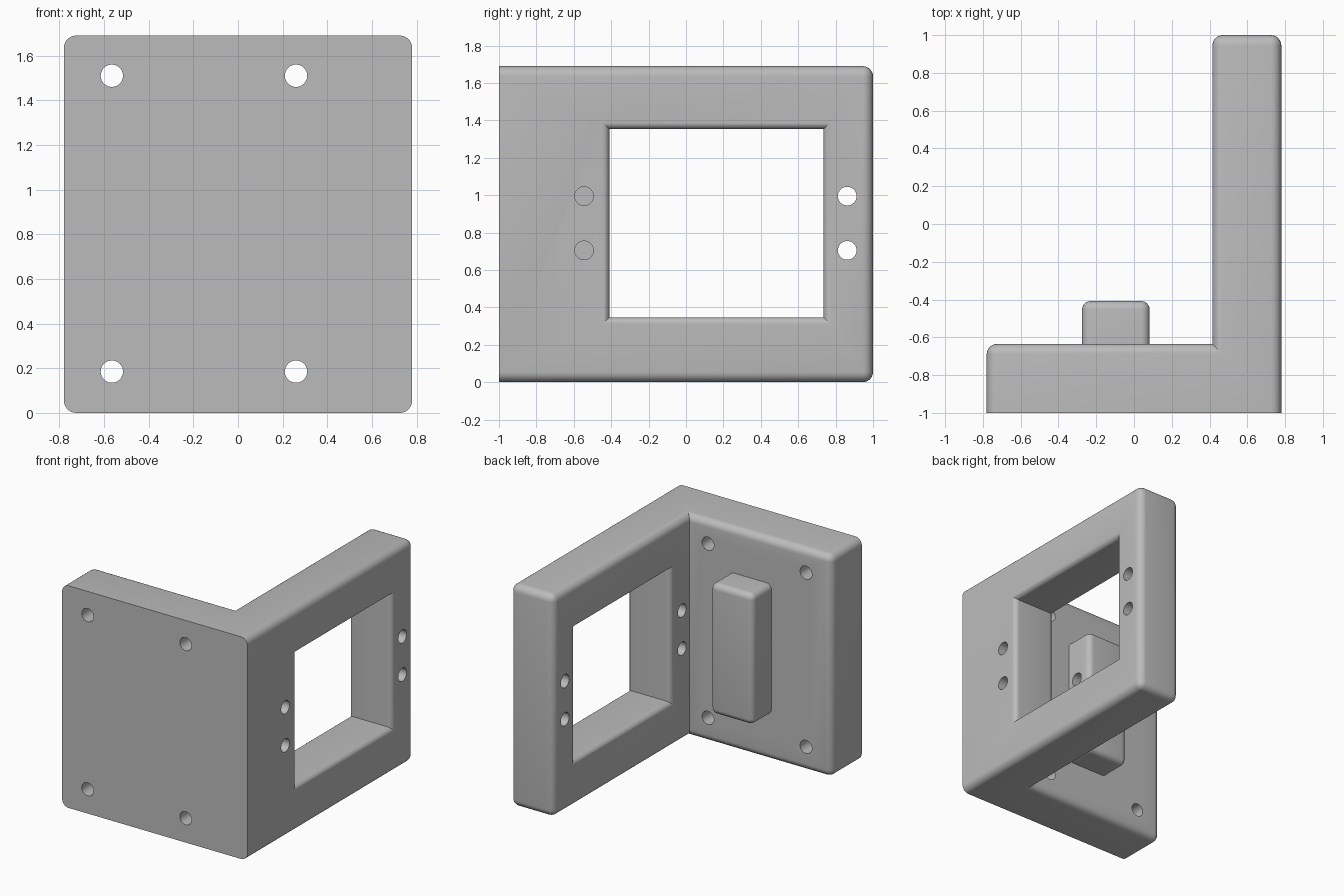
import bpy, bmesh, math
from mathutils import Matrix

cube = bpy.data.objects.get("Cube")
if cube:
    bpy.data.objects.remove(cube, do_unlink=True)

grey = bpy.data.materials.new("plain grey")
grey.use_nodes = True
colour = (0.5, 0.5, 0.5, 1)
grey.diffuse_color = colour
grey.node_tree.nodes["Principled BSDF"].inputs["Base Color"].default_value = colour

HEIGHT = 1.69
FRONT, BACK, INNER_Y = -1.0, 1.0, -0.635
SIDE, INNER_X = 0.78, 0.415


def finish(bm, name):
    bmesh.ops.recalc_face_normals(bm, faces=bm.faces)
    mesh = bpy.data.meshes.new(name)
    bm.to_mesh(mesh)
    bm.free()
    mesh.materials.append(grey)
    ob = bpy.data.objects.new(name, mesh)
    bpy.context.collection.objects.link(ob)
    return ob


def rounded_prism(name, outline, z0, z1, radius, sharp):
    """Extrude an outline upward and round every edge that is not sharp."""
    bm = bmesh.new()
    face = bm.faces.new([bm.verts.new((x, y, z0)) for x, y in outline])
    up = bmesh.ops.extrude_face_region(bm, geom=[face])["geom"]
    bmesh.ops.translate(bm, vec=(0, 0, z1 - z0),
                        verts=[v for v in up if isinstance(v, bmesh.types.BMVert)])
    bmesh.ops.recalc_face_normals(bm, faces=bm.faces)
    edges = [e for e in bm.edges if not sharp(e.verts[0].co, e.verts[1].co)]
    bmesh.ops.bevel(bm, geom=edges, offset=radius, offset_type='OFFSET',
                    segments=6, profile=0.5, affect='EDGES', clamp_overlap=True)
    return finish(bm, name)


def drill(name, centre, axis, length, radius=0.05):
    """Cylinder cutter along x or y."""
    bm = bmesh.new()
    turn = Matrix.Rotation(math.pi / 2, 4, 'Y' if axis == 'x' else 'X')
    bmesh.ops.create_cone(bm, cap_ends=True, segments=40, radius1=radius,
                          radius2=radius, depth=length,
                          matrix=Matrix.Translation(centre) @ turn)
    return finish(bm, name)


def window_cutter():
    """Rectangular cutter flared at both ends to leave rounded window rims."""
    r, steps = 0.04, 6
    arc = [(r * math.sin(a), r * (1 - math.cos(a)))
           for a in (math.pi / 2 * i / steps for i in range(steps + 1))]
    near = [(INNER_X + r - s, grow) for s, grow in reversed(arc)]
    far = [(SIDE - r + s, grow) for s, grow in arc]
    stations = [(INNER_X - 0.1, r)] + near + far + [(SIDE + 0.1, r)]
    bm = bmesh.new()
    rings = []
    for x, g in stations:
        y0, y1, z0, z1 = -0.41 - g, 0.735 + g, 0.347 - g, 1.353 + g
        rings.append([bm.verts.new((x, y, z)) for y, z in
                      ((y0, z0), (y1, z0), (y1, z1), (y0, z1))])
    for a, b in zip(rings, rings[1:]):
        for i in range(4):
            j = (i + 1) % 4
            bm.faces.new((a[i], a[j], b[j], b[i]))
    bm.faces.new(rings[0])
    bm.faces.new(rings[-1])
    return finish(bm, "window_cutter")


def cut(ob, cutters):
    bpy.context.view_layer.objects.active = ob
    for c in cutters:
        c.hide_render = True
        mod = ob.modifiers.new("cut", 'BOOLEAN')
        mod.operation, mod.solver, mod.object = 'DIFFERENCE', 'EXACT', c
        bpy.ops.object.modifier_apply(modifier=mod.name)
        bpy.data.objects.remove(c, do_unlink=True)


def near(a, b):
    return abs(a - b) < 1e-4


# L-shaped bracket: sharp around the mounting face and in the inner corner
def bracket_sharp(a, b):
    on_front = near(a.y, FRONT) and near(b.y, FRONT)
    inner = all(near(v.x, INNER_X) and near(v.y, INNER_Y) for v in (a, b))
    return on_front or inner


bracket = rounded_prism(
    "bracket",
    [(-SIDE, FRONT), (SIDE, FRONT), (SIDE, BACK), (INNER_X, BACK),
     (INNER_X, INNER_Y), (-SIDE, INNER_Y)],
    0, HEIGHT, 0.055, bracket_sharp)

# Raised block on the inside of the mounting plate
block = rounded_prism(
    "raised_block",
    [(-0.275, INNER_Y - 0.01), (0.083, INNER_Y - 0.01), (0.083, -0.408), (-0.275, -0.408)],
    0.35, 1.345, 0.045,
    lambda a, b: a.y < INNER_Y and b.y < INNER_Y)

# Window, plate screw holes and side-arm holes
mid_arm = (INNER_X + SIDE) / 2
mid_plate = (FRONT + INNER_Y) / 2
cutters = [window_cutter()]
cutters += [drill("plate_hole", (x, mid_plate, z), 'y', 0.6)
            for x in (-0.565, 0.26) for z in (0.185, 1.51)]
cutters += [drill("arm_hole", (mid_arm, y, z), 'x', 0.6)
            for y in (-0.545, 0.862) for z in (0.705, 0.995)]
cut(bracket, cutters)

# The inner arm holes continue a short way into the block
cut(block, [drill("block_hole", (0.083, -0.545, z), 'x', 0.24) for z in (0.705, 0.995)])

for ob in (bracket, block):
    bpy.ops.object.select_all(action='DESELECT')
    ob.select_set(True)
    bpy.context.view_layer.objects.active = ob
    bpy.ops.object.shade_smooth_by_angle(angle=math.radians(30))
